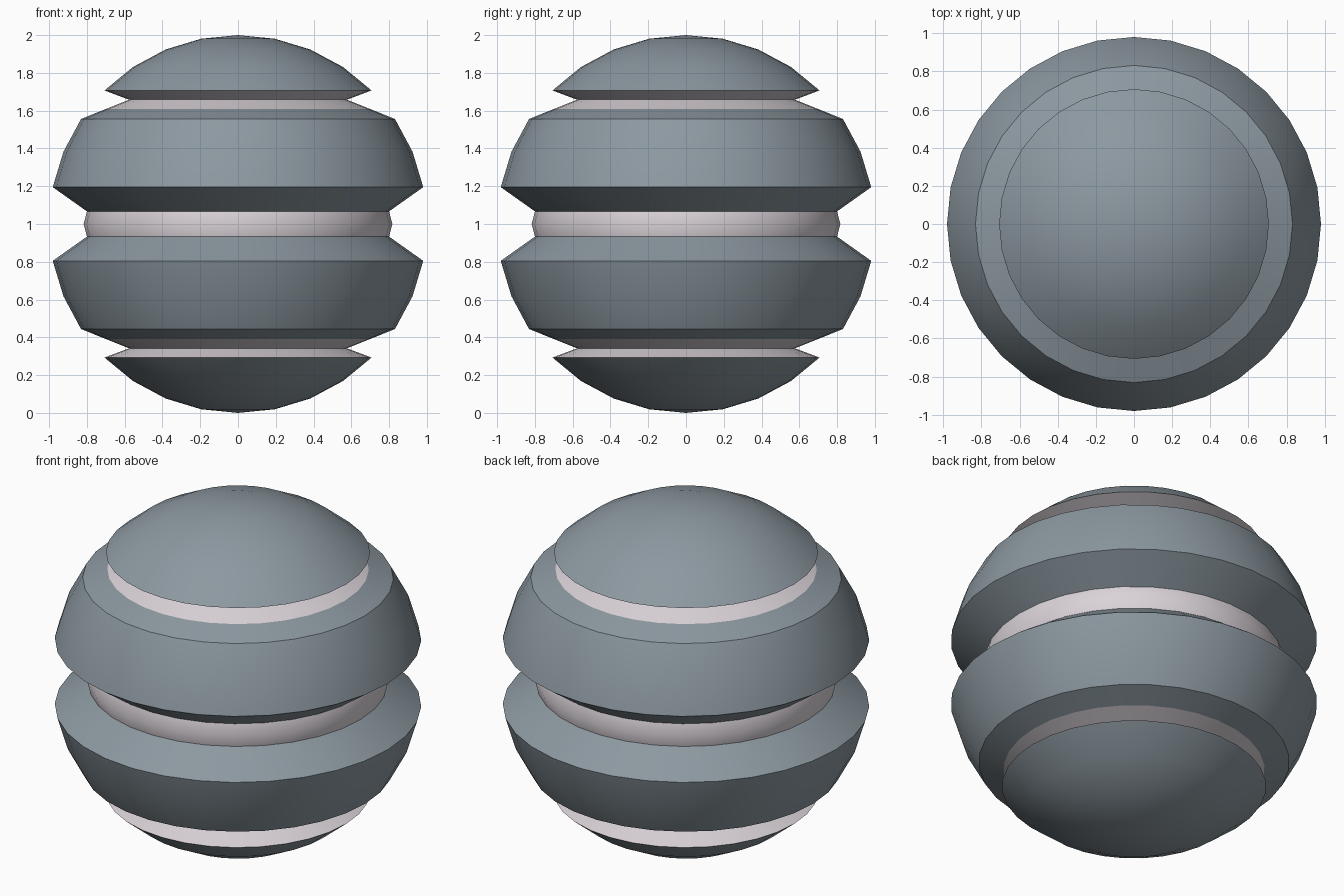
import bpy, bmesh, math

if "Cube" in bpy.data.objects:
    bpy.data.objects.remove(bpy.data.objects["Cube"])

SEGMENTS = 32


def material(name, rgb):
    m = bpy.data.materials.new(name)
    m.diffuse_color = (*rgb, 1)
    m.use_nodes = True
    m.node_tree.nodes["Principled BSDF"].inputs["Base Color"].default_value = m.diffuse_color
    return m


grey = material("slate grey", (0.262, 0.314, 0.352))
pale = material("pale pink grey", (0.70, 0.65, 0.69))


def ring(i):
    """(radius, height) of ring i on a unit ball standing on the ground."""
    a = math.pi * i / 16
    return (math.sin(a), 1 + math.cos(a))


def lathe(name, profile, mat):
    """Turn a top-to-bottom profile around z; radius 0 makes a pole."""
    bm = bmesh.new()
    rows = []
    for r, z in profile:
        n = SEGMENTS if r > 1e-4 else 1
        rows.append([bm.verts.new((r * math.cos(2 * math.pi * k / SEGMENTS),
                                   r * math.sin(2 * math.pi * k / SEGMENTS), z))
                     for k in range(n)])
    for a, b in zip(rows, rows[1:]):
        for k in range(SEGMENTS):
            j = (k + 1) % SEGMENTS
            loop = [a[k % len(a)], b[k % len(b)], b[j % len(b)], a[j % len(a)]]
            bm.faces.new(list(dict.fromkeys(loop)))
    mesh = bpy.data.meshes.new(name)
    bm.to_mesh(mesh)
    bm.free()
    mesh.materials.append(mat)
    ob = bpy.data.objects.new(name, mesh)
    bpy.context.collection.objects.link(ob)
    bpy.ops.object.select_all(action='DESELECT')
    ob.select_set(True)
    bpy.context.view_layer.objects.active = ob
    bpy.ops.object.shade_smooth_by_angle(angle=math.radians(30))


def lathe_pair(name, profile, mat):
    """Upper part and its mirror image below the equator."""
    lathe("upper_" + name, profile, mat)
    lathe("lower_" + name, [(r, 2 - z) for r, z in reversed(profile)], mat)


groove = (0.577, 1.658)      # deepest point of the outer grooves
lip = (0.70, 1.609)          # where the groove changes colour

# Domed ends
lathe_pair("cap", [ring(i) for i in range(5)], grey)
# Pale V-shaped grooves beside the caps
lathe_pair("groove", [ring(4), groove, lip], pale)
# Wide grey bands with bevelled lips
lathe_pair("band", [lip, ring(5), ring(6), ring(7), (0.80, 1.067)], grey)
# Pale belt in the middle groove
lathe("middle_belt", [(0.80, 1.067), (0.817, 1.0), (0.80, 0.933)], pale)
